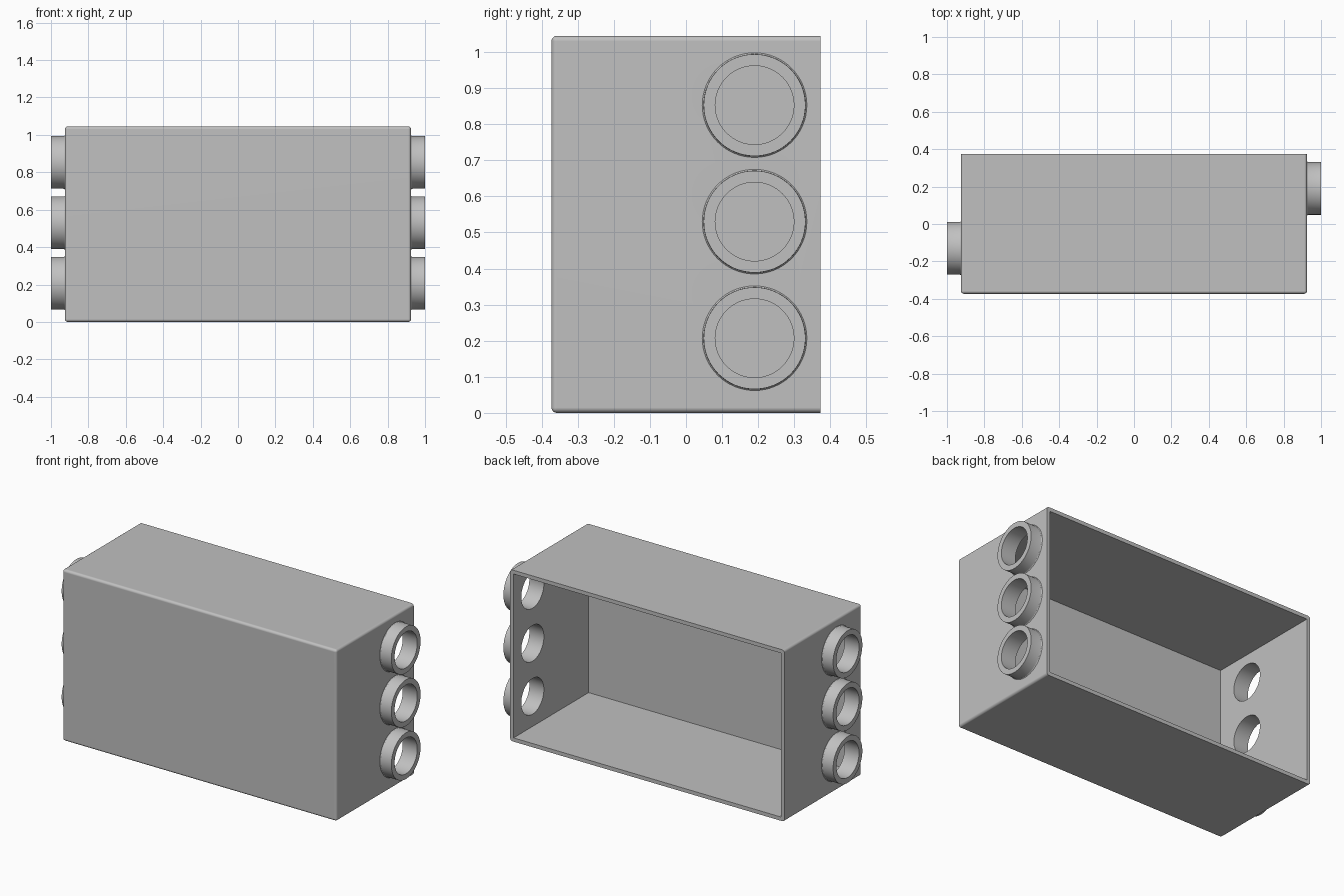
import bpy, bmesh, math
from mathutils import Matrix, Vector

cube = bpy.data.objects.get("Cube")
if cube:
    bpy.data.objects.remove(cube)

HALF_X, HALF_Y, HEIGHT = 0.925, 0.373, 1.045
WALL, ROUND = 0.023, 0.015
R_OUT, R_IN = 0.141, 0.109
LEVELS = [0.207, 0.53, 0.853]
SIDES = {1: ("left", 0.19), -1: ("right", -0.13)}

grey = bpy.data.materials.new("plain grey")
grey.use_nodes = True
colour = (0.53, 0.53, 0.53, 1)
grey.diffuse_color = colour
grey.node_tree.nodes["Principled BSDF"].inputs["Base Color"].default_value = colour


def make_object(name, bm):
    bmesh.ops.recalc_face_normals(bm, faces=bm.faces)
    mesh = bpy.data.meshes.new(name)
    bm.to_mesh(mesh)
    bm.free()
    mesh.materials.append(grey)
    obj = bpy.data.objects.new(name, mesh)
    bpy.context.collection.objects.link(obj)
    return obj


def block(low, high):
    low, high = Vector(low), Vector(high)
    bm = bmesh.new()
    bmesh.ops.create_cube(bm, size=1, matrix=Matrix.Translation((low + high) / 2)
                          @ Matrix.Diagonal((*(high - low), 1)))
    return bm


def activate(obj):
    bpy.ops.object.select_all(action='DESELECT')
    obj.select_set(True)
    bpy.context.view_layer.objects.active = obj


def cut(obj, cutter):
    cutter.hide_render = True
    mod = obj.modifiers.new("cut", 'BOOLEAN')
    mod.operation, mod.solver, mod.object = 'DIFFERENCE', 'EXACT', cutter
    activate(obj)
    bpy.ops.object.modifier_apply(modifier=mod.name)
    bpy.data.objects.remove(cutter)


def smooth(obj):
    activate(obj)
    bpy.ops.object.shade_smooth_by_angle(angle=math.radians(30))


# Housing: rounded everywhere except around the open back
bm = block((-HALF_X, -HALF_Y, 0), (HALF_X, HALF_Y, HEIGHT))
edges = [e for e in bm.edges if min(v.co.y for v in e.verts) < 0]
bmesh.ops.bevel(bm, geom=edges, offset=ROUND, segments=4, profile=0.5, affect='EDGES')
housing = make_object("housing", bm)

# Hollow interior
cut(housing, make_object("cavity_cutter", block(
    (WALL - HALF_X, WALL - HALF_Y, WALL),
    (HALF_X - WALL, HALF_Y + 0.1, HEIGHT - WALL))))

# Collars around the side openings, with a small flare at the base
profile = [(HALF_X, R_OUT + 0.004), (HALF_X + 0.003, R_OUT + 0.001),
           (HALF_X + 0.007, R_OUT), (1, R_OUT), (1, R_IN), (HALF_X, R_IN)]
for side, (label, y) in SIDES.items():
    for number, z in enumerate(LEVELS, 1):
        # Opening through the wall
        bm = bmesh.new()
        bmesh.ops.create_cone(
            bm, cap_ends=True, segments=64, radius1=R_IN, radius2=R_IN, depth=0.2,
            matrix=Matrix.Translation((side * HALF_X, y, z)) @ Matrix.Rotation(math.pi / 2, 4, 'Y'))
        cut(housing, make_object("hole_cutter", bm))

        # Collar turned from its profile
        bm = bmesh.new()
        verts = [bm.verts.new((side * x, y, z + r)) for x, r in profile]
        line = [bm.edges.new(pair) for pair in zip(verts, verts[1:])]
        bmesh.ops.spin(bm, geom=verts + line, cent=(0, y, z), axis=(1, 0, 0),
                       angle=math.tau, steps=64)
        bmesh.ops.remove_doubles(bm, verts=bm.verts, dist=0.0001)
        collar = make_object(f"{label}_collar_{number}", bm)
        # Open shell: make the end ring face outward
        rim = max(collar.data.polygons, key=lambda p: abs(p.center.x))
        if rim.normal.x * side < 0:
            collar.data.flip_normals()
        smooth(collar)

smooth(housing)
weighted = housing.modifiers.new("weighted normals", 'WEIGHTED_NORMAL')
weighted.keep_sharp = True
